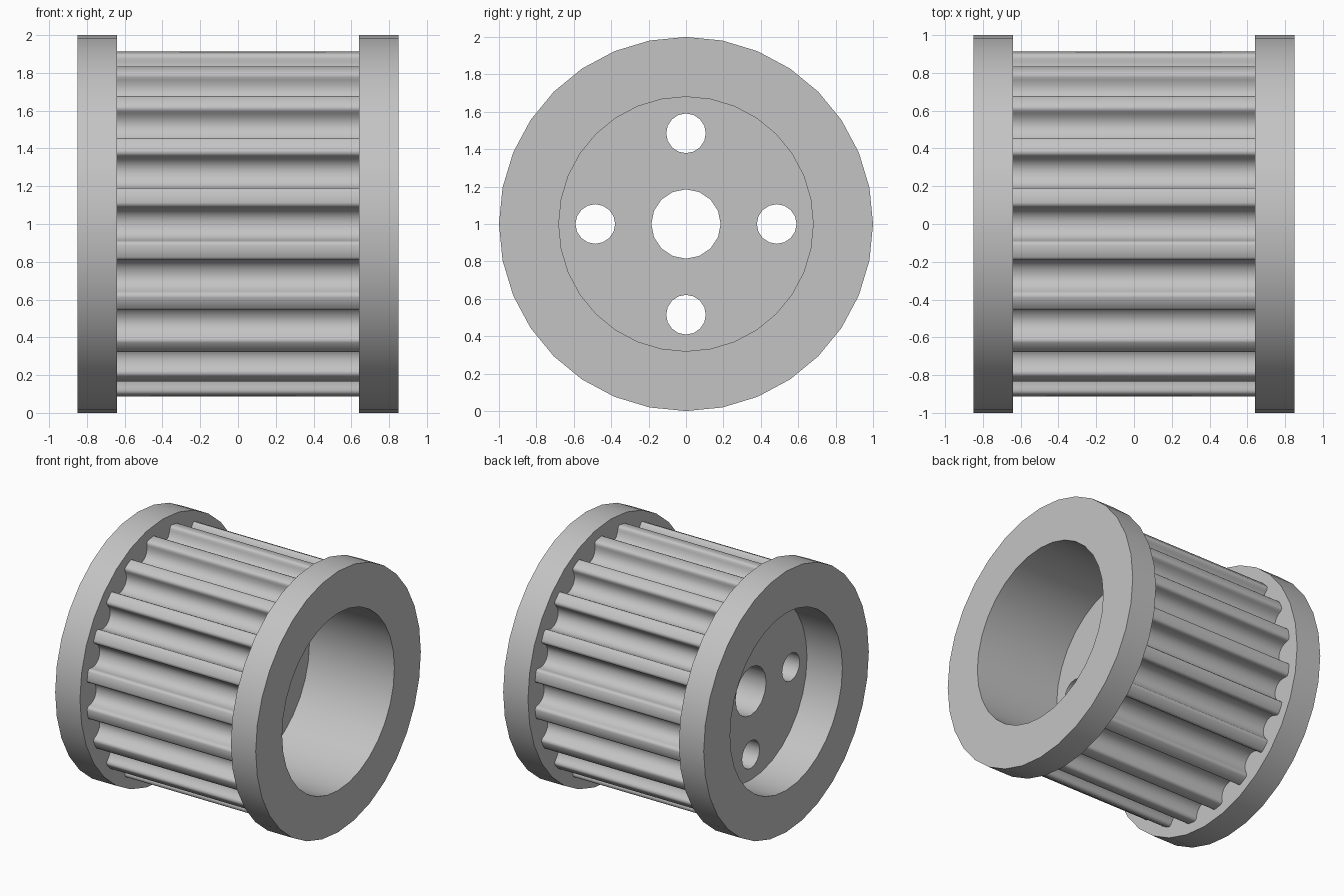
import bpy, bmesh
from math import sin, cos, pi, tau, radians

cube = bpy.data.objects.get("Cube")
if cube:
    bpy.data.objects.remove(cube)

grey = bpy.data.materials.new("plain_grey")
grey.use_nodes = True
colour = (0.55, 0.55, 0.55, 1)
grey.diffuse_color = colour
grey.node_tree.nodes["Principled BSDF"].inputs["Base Color"].default_value = colour

TEETH = 20
RIM = 0.92          # radius at the tooth tips
BORE = 0.68
FLANGE_IN, FLANGE_OUT = 0.64, 0.85


def circle(radius, sides=32, y=0.0, z=0.0):
    return [(y + radius * cos(tau * i / sides), z + radius * sin(tau * i / sides))
            for i in range(sides)]


def toothed_outline():
    """Outline with rounded belt grooves cut into the rim."""
    half = [(0.113, 0), (0.098, 0.006), (0.09, 0.02), (0.087, 0.036), (0.0825, 0.052),
            (0.076, 0.067), (0.068, 0.081), (0.054, 0.096), (0.0375, 0.107), (0.019, 0.113)]
    groove = [(-w, d) for w, d in half] + [(0, 0.115)] + half[::-1]
    points = []
    for i in range(TEETH):
        a = tau * i / TEETH
        for w, d in groove:
            # measure depth from the curved rim
            r = (RIM ** 2 - w ** 2) ** 0.5 - d
            points.append((r * cos(a) - w * sin(a), r * sin(a) + w * cos(a)))
        a += pi / TEETH
        points.append((RIM * cos(a), RIM * sin(a)))
    return points


def prism(name, outer, holes, x0, x1):
    """Extrude an outline with holes along x."""
    bm = bmesh.new()
    caps = ([], [])
    for loop in [outer] + holes:
        rings = [[bm.verts.new((x, y, z + 1)) for y, z in loop] for x in (x0, x1)]
        n = len(loop)
        for i in range(n):
            j = (i + 1) % n
            bm.faces.new((rings[0][i], rings[0][j], rings[1][j], rings[1][i]))
            for cap, ring in zip(caps, rings):
                cap.append(bm.edges.get((ring[i], ring[j])))
    for cap, side in zip(caps, (-1, 1)):
        bmesh.ops.triangle_fill(bm, edges=cap, use_beauty=True, normal=(side, 0, 0))
    bmesh.ops.recalc_face_normals(bm, faces=bm.faces)
    mesh = bpy.data.meshes.new(name)
    bm.to_mesh(mesh)
    bm.free()
    mesh.materials.append(grey)
    obj = bpy.data.objects.new(name, mesh)
    bpy.context.collection.objects.link(obj)
    return obj


# End flanges and toothed sleeve share one bore
parts = [
    prism("left_flange", circle(1), [circle(BORE)], FLANGE_IN, FLANGE_OUT),
    prism("right_flange", circle(1), [circle(BORE)], -FLANGE_OUT, -FLANGE_IN),
    prism("toothed_sleeve", toothed_outline(), [circle(BORE)], -FLANGE_IN, FLANGE_IN),
]

# Inner web with the shaft hole and four bolt holes
holes = [circle(0.185, 16)]
holes += [circle(0.106, 16, y, z) for y, z in circle(0.485, 4)]
parts.append(prism("hub_web", circle(BORE), holes, -0.55, 0.13))

bpy.ops.object.select_all(action='DESELECT')
for part in parts:
    part.select_set(True)
bpy.context.view_layer.objects.active = parts[0]
bpy.ops.object.shade_smooth_by_angle(angle=radians(45))
